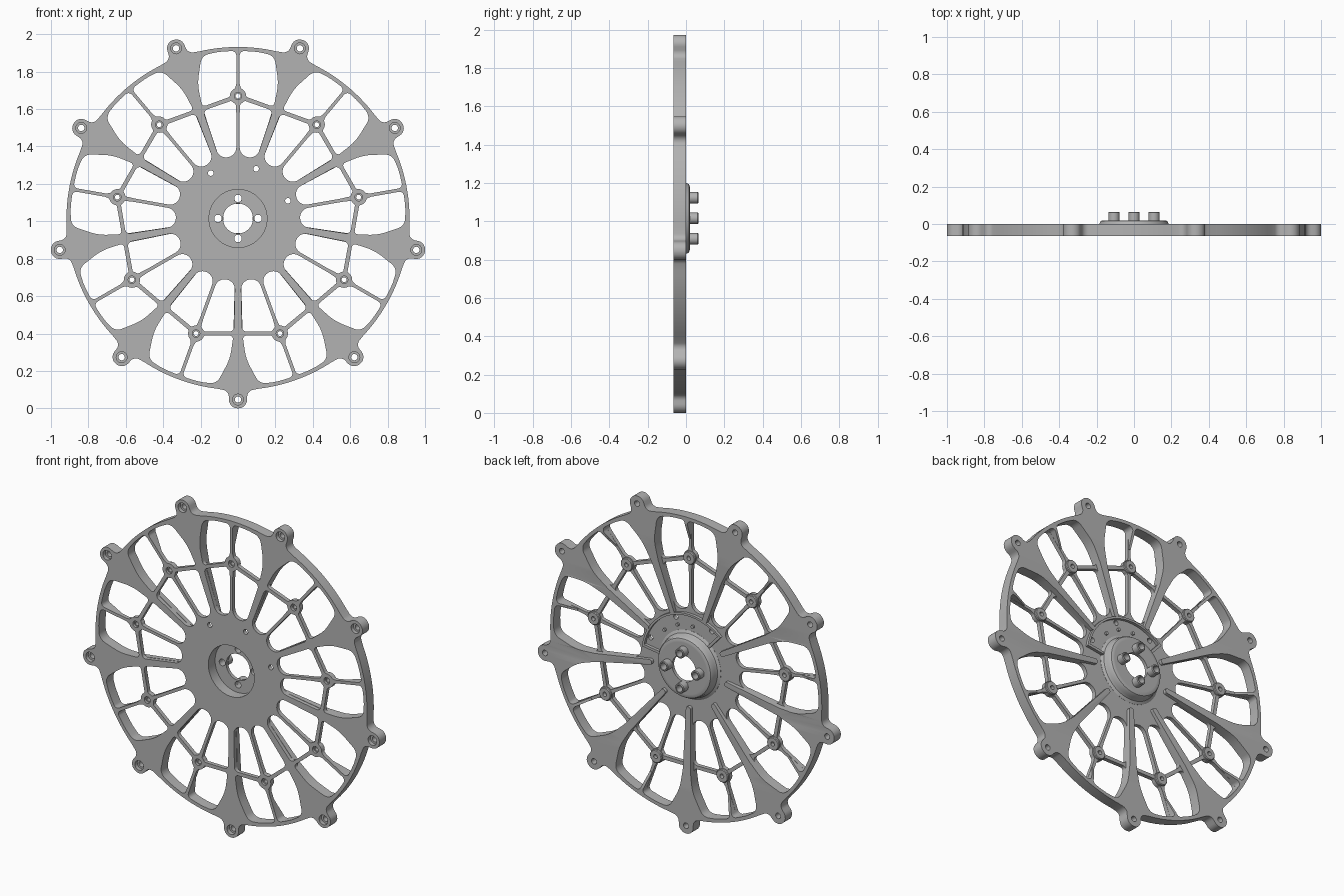
import bpy, bmesh, math
from mathutils import Matrix

cube = bpy.data.objects.get("Cube")
if cube:
    bpy.data.objects.remove(cube, do_unlink=True)

ARMS, HUB_Z = 9, 1.015
FRONT, WEB_BACK = -0.065, -0.04
BOSS_R, TIP_R, RIM_IN, RIM_OUT = 0.655, 0.968, 0.896, 0.917

metal = bpy.data.materials.new("grey metal")
metal.use_nodes = True
grey = (0.45, 0.45, 0.45, 1)
metal.diffuse_color = grey
metal.node_tree.nodes["Principled BSDF"].inputs["Base Color"].default_value = grey


def polar(r, deg):
    a = math.radians(deg)
    return complex(r * math.cos(a), r * math.sin(a))


def circle(r, centre=0j, n=32):
    return [centre + polar(r, 360 * i / n) for i in range(n)]


def rounded(corners, steps=6):
    """Round each (point, cut) corner with a circular arc starting cut away from it."""
    out = []
    for i, (p, cut) in enumerate(corners):
        if not cut:
            out.append(p)
            continue
        a, b = corners[i - 1][0] - p, corners[(i + 1) % len(corners)][0] - p
        t = min(cut, 0.48 * abs(a), 0.48 * abs(b))
        a, b = a / abs(a), b / abs(b)
        w = math.sqrt(max(0, (1 - (a * b.conjugate()).real) / 2))
        for s in range(steps + 1):
            f = s / steps
            k0, k1, k2 = (1 - f) ** 2, 2 * f * (1 - f) * w, f * f
            out.append(p + t * (a * k0 + b * k2) / (k0 + k1 + k2))
    return out


def turn(points, deg):
    return [p * polar(1, deg) for p in points]


def finish(name, bm):
    bmesh.ops.remove_doubles(bm, verts=bm.verts, dist=0.00005)
    bmesh.ops.recalc_face_normals(bm, faces=bm.faces)
    mesh = bpy.data.meshes.new(name)
    bm.to_mesh(mesh)
    bm.free()
    mesh.materials.append(metal)
    obj = bpy.data.objects.new(name, mesh)
    bpy.context.collection.objects.link(obj)
    obj.location.z = HUB_Z
    bpy.ops.object.select_all(action='DESELECT')
    obj.select_set(True)
    bpy.context.view_layer.objects.active = obj
    bpy.ops.object.shade_smooth_by_angle(angle=math.radians(30))
    return obj


def plate(name, loops, y0, y1, back=None):
    """Flat plate with holes, from outlines; back(point) may lower the rear face."""
    curve = bpy.data.curves.new(name, 'CURVE')
    curve.dimensions, curve.fill_mode = '2D', 'BOTH'
    curve.extrude = (y1 - y0) / 2
    for loop in loops:
        spline = curve.splines.new('POLY')
        spline.points.add(len(loop) - 1)
        for pt, p in zip(spline.points, loop):
            pt.co = (p.real, p.imag, 0, 1)
        spline.use_cyclic_u = True
    temp = bpy.data.objects.new(name, curve)
    bpy.context.collection.objects.link(temp)
    bpy.context.view_layer.update()
    mesh = bpy.data.meshes.new_from_object(
        temp.evaluated_get(bpy.context.evaluated_depsgraph_get()))
    bm = bmesh.new()
    bm.from_mesh(mesh)
    bpy.data.objects.remove(temp)
    bpy.data.meshes.remove(mesh)
    bm.transform(Matrix.Translation((0, (y0 + y1) / 2, 0)) @ Matrix.Rotation(math.pi / 2, 4, 'X'))
    if back:
        for v in bm.verts:
            if v.co.y > (y0 + y1) / 2:
                v.co.y = back(complex(v.co.x, v.co.z))
    return finish(name, bm)


def lathe(name, profile, centre=0j, steps=32):
    """Spin a closed (radius, y) profile about the front-back axis."""
    bm = bmesh.new()
    vs = [bm.verts.new((r, y, 0)) for r, y in profile]
    es = [bm.edges.new((vs[i - 1], vs[i])) for i in range(len(vs))]
    bmesh.ops.spin(bm, geom=vs + es, cent=(0, 0, 0), axis=(0, 1, 0),
                   angle=2 * math.pi, steps=steps)
    bm.transform(Matrix.Translation((centre.real, 0, centre.imag)))
    return finish(name, bm)


def tube(name, inner, outer, y0, y1, centre):
    c = 0.004
    return lathe(name, [(inner, y0), (outer, y0), (outer, y1 - c), (outer - c, y1), (inner, y1)],
                 centre, 20)


arm_angles = [-90 + 360 / ARMS * k for k in range(ARMS)]
half_step = 180 / ARMS
mid = polar(1, half_step)
boss = BOSS_R * mid


def mid_edge(r, half_width=0.009):
    return mid * complex(r, -half_width)


def boss_edge(deg):
    return (boss + polar(0.044, deg), 0.008)


# Shared outlines for one half sector, with the arm along the real axis
flare = [(0.75 + 0.042j, 0.05), (0.885 + 0.115j, 0.06)]
rim_arc = [(polar(RIM_IN, d), 0) for d in (12.5, 14, 15.5)]
outer_pocket = rounded([(0.626 + 0.025j, 0.02)] + flare + rim_arc
                       + [(mid_edge(RIM_IN), 0.025), (mid_edge(0.72), 0)]
                       + [boss_edge(d) for d in (0, -26, -52, -76)])
inner_pocket = rounded([(0.335 + 0.016j, 0.045), (0.605 + 0.022j, 0.025)]
                       + [boss_edge(d) for d in (-106, -125, -144)]
                       + [(mid_edge(0.56), 0), (mid_edge(0.335), 0.045)])

# Outer outline: rim circle with a rounded lug at the end of each arm
lug = [(0.922 - 0.05j, 0.03), (1.015 - 0.047j, 0.046),
       (1.015 + 0.047j, 0.046), (0.922 + 0.05j, 0.03)]
rim_out = [(polar(RIM_OUT, d), 0) for d in range(7, 34, 2)]
outline = rounded([(p * polar(1, a), cut) for a in arm_angles for p, cut in lug + rim_out])

tips = [polar(TIP_R, a) for a in arm_angles]
bosses = [polar(BOSS_R, a + half_step) for a in arm_angles]
hub_holes = [polar(0.283, a) for a in (19.5, 70, 121)]

# Front web: hub, spokes, ring, rim
loops = [outline, circle(0.155, n=64)]
for a in arm_angles:
    for pocket in (outer_pocket, inner_pocket):
        loops += [turn(pocket, a), turn([p.conjugate() for p in pocket], a)]
loops += [circle(0.029, c, 24) for c in tips]
loops += [circle(0.02, c, 20) for c in bosses]
loops += [circle(0.015, c, 20) for c in hub_holes]
plate("front_web", loops, FRONT, WEB_BACK)

# Rear ribs: deep rim and main arms, plus small gussets on the thin spokes
inner = []
for a in arm_angles:
    start = 0.31 if 20 < a < 120 else 0.25
    half = ([(complex(start, 0.015), 0.012), (0.626 + 0.025j, 0)] + flare + rim_arc
            + [(mid_edge(RIM_IN), 0.025), (mid_edge(0.77, 0.007), 0)])
    whole = [(p.conjugate(), c) for p, c in reversed(half)] + half
    inner += [(p * polar(1, a), c) for p, c in whole]


def rib_back(p):
    r = abs(p)
    off = (math.degrees(math.atan2(p.imag, p.real)) + 90) % (2 * half_step)
    if r < 0.8 and abs(off - half_step) < 4:
        return WEB_BACK + 0.003
    return -0.02 * min(1, max(0, (0.75 - r) / 0.45))


plate("rear_ribs", [outline, rounded(inner)] + [circle(0.017, c, 24) for c in tips],
      WEB_BACK - 0.002, 0, rib_back)

# Bosses on the ring
for c in bosses:
    tube("ring_boss", 0.013, 0.04, -0.05, -0.026, c)

# Central cup, its floor with bolt holes, and hollow pins
lathe("hub_cup", [(0.155, FRONT), (0.155, 0.02), (0.165, 0.02), (0.177, 0.016), (0.184, 0.005),
                  (0.186, -0.015), (0.192, -0.03), (0.208, -0.039), (0.208, -0.045),
                  (0.158, -0.045), (0.158, FRONT)], steps=64)
bolts = [polar(0.107, a) for a in range(0, 360, 90)]
plate("cup_floor", [circle(0.157, n=64), circle(0.08, n=48)]
      + [circle(0.02, c, 24) for c in bolts], 0, 0.02)
for c in bolts:
    tube("hollow_pin", 0.02, 0.03, 0.018, 0.065, c)

# Curved lip, end bars and studs on the back of the hub
arc = range(8, 133, 4)
lip = [polar(0.315, d) for d in arc] + [polar(0.302, d) for d in reversed(arc)]
plate("hub_lip", [lip], WEB_BACK - 0.002, -0.022)
for a in (8, 132):
    bar = [0.2 - 0.008j, 0.315 - 0.008j, 0.315 + 0.008j, 0.2 + 0.008j]
    plate("lip_end_bar", [turn(bar, a)], WEB_BACK - 0.002, -0.022)
for a in (45, 70, 95):
    plate("hub_stud", [circle(0.01, polar(0.24, a), 12)], WEB_BACK - 0.002, -0.028)
